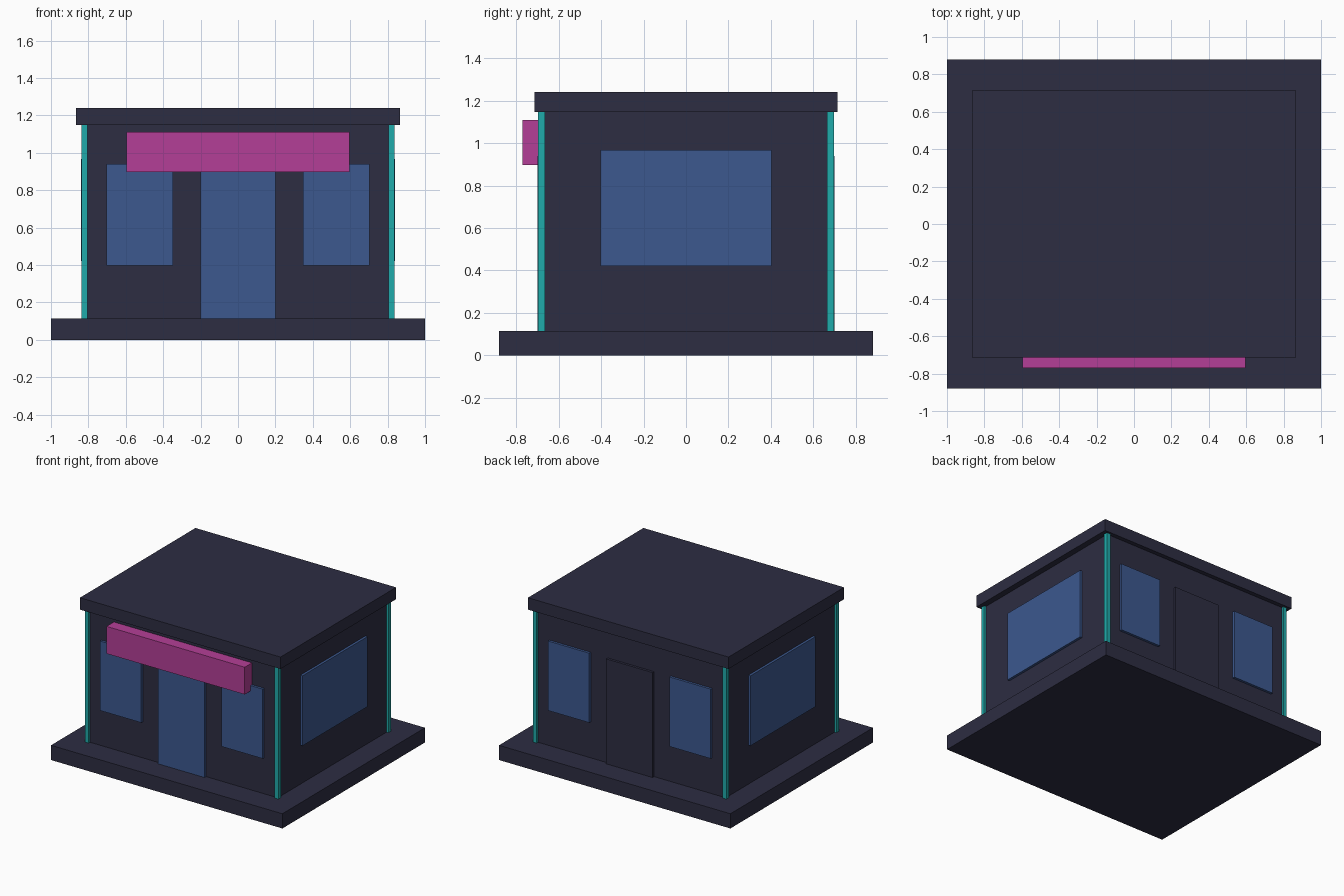
import bpy

if "Cube" in bpy.data.objects:
    bpy.data.objects.remove(bpy.data.objects["Cube"], do_unlink=True)


def make_material(name, hex_code):
    def linear(c):
        return c / 12.92 if c <= 0.04045 else ((c + 0.055) / 1.055) ** 2.4
    rgb = [linear(int(hex_code[i:i + 2], 16) / 255) for i in (0, 2, 4)]
    mat = bpy.data.materials.new(name)
    mat.use_nodes = True
    mat.diffuse_color = (*rgb, 1)
    mat.node_tree.nodes["Principled BSDF"].inputs["Base Color"].default_value = (*rgb, 1)
    return mat


DARK = make_material("dark slate", "2d2d42")
BLUE = make_material("window blue", "3c588f")
TEAL = make_material("teal trim", "20abab")
PINK = make_material("magenta sign", "b43f97")


def box(name, mat, x, y, z):
    """Box spanning the given (min, max) range on each axis."""
    spans = (x, y, z)
    bpy.ops.mesh.primitive_cube_add(size=1, location=[(a + b) / 2 for a, b in spans])
    obj = bpy.context.object
    obj.name = name
    obj.scale = [b - a for a, b in spans]
    bpy.ops.object.transform_apply(location=False, rotation=False, scale=True)
    obj.data.materials.append(mat)
    return obj


def around(centre, half):
    return (centre - half, centre + half)


WALL_X, WALL_Y = 0.82, 0.68
FLOOR, EAVES, TOP = 0.115, 1.147, 1.24
PROUD = 0.019    # how far panels stand out from the walls

# Main masses
box("base_slab", DARK, (-1, 1), around(0, 0.88), (0, FLOOR))
box("walls", DARK, around(0, WALL_X), around(0, WALL_Y), (FLOOR, EAVES))
box("roof_slab", DARK, around(0, 0.867), around(0, 0.713), (EAVES, TOP))

# Corner trims
for sx, side in ((1, "left"), (-1, "right")):
    for sy, end in ((-1, "front"), (1, "back")):
        box(f"{end}_{side}_corner_trim", TEAL, around(sx * WALL_X, 0.016),
            around(sy * WALL_Y, 0.016), (FLOOR, EAVES))

# Doors and paired windows on the front and back
for sy, end, door_mat in ((-1, "front", BLUE), (1, "back", DARK)):
    depth = around(sy * WALL_Y, PROUD)
    box(f"{end}_door", door_mat, around(0, 0.2), depth, (FLOOR, 0.935))
    for sx, side in ((1, "left"), (-1, "right")):
        box(f"{end}_{side}_window", BLUE, around(sx * 0.525, 0.178), depth, (0.397, 0.94))

# Wide side windows
for sx, side in ((1, "left"), (-1, "right")):
    box(f"{side}_side_window", BLUE, around(sx * WALL_X, PROUD), around(0, 0.402), (0.42, 0.967))

# Sign board over the front door
box("sign_board", PINK, around(0, 0.597), (-0.77, -WALL_Y), (0.897, 1.11))
